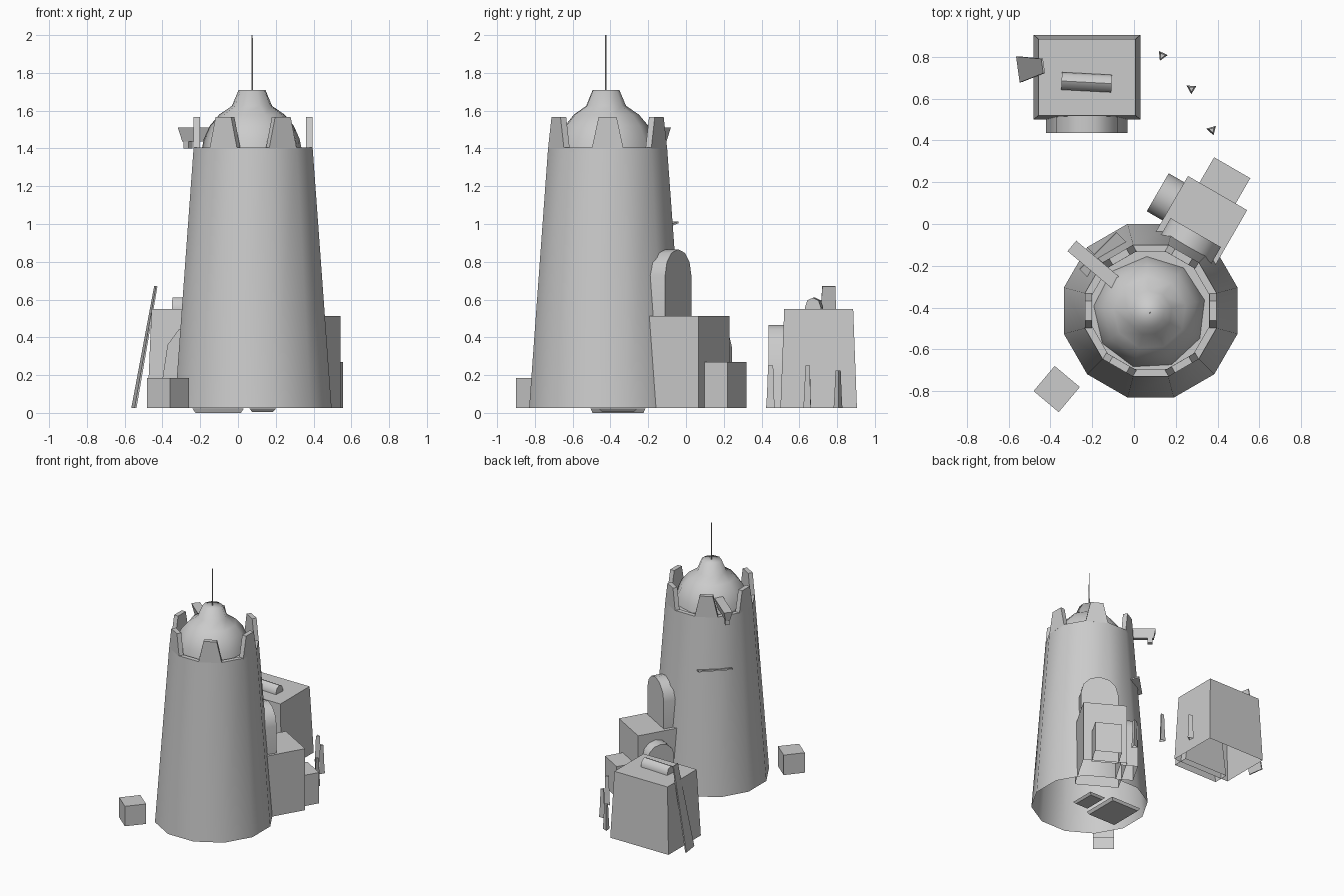
import bpy, bmesh
from math import sin, cos, pi, radians
from mathutils import Matrix, Vector

if "Cube" in bpy.data.objects:
    bpy.data.objects.remove(bpy.data.objects["Cube"])

GROUND = 0.026


def add(name, bm, loc=(0, 0, 0), rot=(0, 0, 0), smooth=None, open_base=True):
    bmesh.ops.recalc_face_normals(bm, faces=bm.faces)
    # Buildings are hollow shells without a face on the ground
    if open_base:
        base = [f for f in bm.faces if f.normal.z < -0.99
                and abs(f.calc_center_median().z - GROUND) < 0.001]
        bmesh.ops.delete(bm, geom=base, context='FACES')
    me = bpy.data.meshes.new(name)
    bm.to_mesh(me)
    bm.free()
    ob = bpy.data.objects.new(name, me)
    ob.location = loc
    ob.rotation_euler = [radians(a) for a in rot]
    bpy.context.collection.objects.link(ob)
    if smooth:
        bpy.ops.object.select_all(action='DESELECT')
        bpy.context.view_layer.objects.active = ob
        ob.select_set(True)
        bpy.ops.object.shade_smooth_by_angle(angle=radians(smooth))
    return ob


def tapered_box(name, bottom, top, z0, z1, loc, rot=(0, 0, 0)):
    """Box with separate bottom and top (x, y) sizes."""
    bm = bmesh.new()
    bmesh.ops.create_cube(bm, size=1)
    for v in bm.verts:
        sx, sy = top if v.co.z > 0 else bottom
        v.co = (v.co.x * sx, v.co.y * sy, z1 if v.co.z > 0 else z0)
    return add(name, bm, loc, rot)


def box(name, size, z0, z1, loc, rot=(0, 0, 0)):
    return tapered_box(name, size, size, z0, z1, loc, rot)


def bridge(name, rings, loc, rot=(0, 0, 0), smooth=None):
    """Joins closed rings of points and caps both ends."""
    bm = bmesh.new()
    rings = [[bm.verts.new(p) for p in ring] for ring in rings]
    for a, b in zip(rings, rings[1:]):
        for i in range(len(a)):
            j = (i + 1) % len(a)
            bm.faces.new((a[i], a[j], b[j], b[i]))
    bm.faces.new(rings[0])
    bm.faces.new(rings[-1])
    return add(name, bm, loc, rot, smooth)


def lathe(name, profile, sides, loc, offset=0, smooth=None):
    """Rings from (radius, z) pairs."""
    rings = [[(r * cos(offset + 2 * pi * i / sides),
               r * sin(offset + 2 * pi * i / sides), z)
              for i in range(sides)] for r, z in profile]
    return bridge(name, rings, loc, smooth=smooth)


def extruded(name, outline, depth, loc, rot=(0, 0, 0), smooth=None):
    """Upright x/z outline pushed from y = 0 to y = depth."""
    rings = [[(x, y, z) for x, z in outline] for y in (0, depth)]
    return bridge(name, rings, loc, rot, smooth)


def arch(half, z0, spring, rise, steps=6):
    return [(-half, z0), (half, z0)] + [
        (half * cos(pi * i / steps), spring + rise * sin(pi * i / steps))
        for i in range(steps + 1)]


# Tower body with dome and spire
TX, TY = 0.08, -0.415
lathe("tower", [(0.43, GROUND), (0.326, 1.405), (0.29, 1.405), (0.29, 1.393)],
      12, (TX, TY, 0), pi / 12, 40)
lathe("dome", [(0.27, 1.39), (0.258, 1.45), (0.226, 1.52), (0.175, 1.58),
               (0.108, 1.625), (0.072, 1.71)], 9,
      (TX - 0.005, TY - 0.01, 0), radians(13), 100)
lathe("spire", [(0.005, 1.68), (0.003, 2.0)], 5, (TX - 0.005, TY - 0.01, 0))

# Six merlons on alternate tower sides
for k in range(6):
    a = k * pi / 3
    d = 0.298
    tapered_box("merlon", (0.035, 0.168), (0.035, 0.095), 1.40, 1.566,
                (TX + d * cos(a), TY + d * sin(a), 0), (0, 0, 60 * k))

# Spout beam with its bracket, and the tilted ledge on the back left
tapered_box("spout", (0.25, 0.03), (0.28, 0.065), 1.438, 1.51,
            (-0.19, -0.195, 0), (0, 0, 140))
box("spout_bracket", (0.035, 0.03), 1.40, 1.445, (-0.265, -0.132, 0), (0, 0, 140))
box("ledge", (0.07, 0.25), -0.005, 0.005, (-0.148, -0.152, 1.0), (0, -16, 135))

# Angled house attached to the tower; local +y points away from the tower
TURN = Matrix.Rotation(radians(-30), 3, 'Z')


def house_loc(u, v):
    return Vector((0.40, 0.148, 0)) + TURN @ Vector((u, v, 0))


box("house", (0.327, 0.37), GROUND, 0.513, house_loc(0, -0.185), (0, 0, -30))
box("house_annex", (0.2, 0.16), GROUND, 0.27, house_loc(0, 0.06), (0, 0, -30))
extruded("tall_arch", arch(0.139, 0.45, 0.727, 0.139), 0.16,
         house_loc(0.004, -0.376), (0, 0, -30), 35)
extruded("side_arch", arch(0.105, GROUND, 0.35, 0.105), 0.13,
         house_loc(-0.12, -0.14), (0, 0, 60), 35)

# Separate house with porch, roof roll and leaning plank
tapered_box("cottage", (0.51, 0.405), (0.465, 0.365), GROUND, 0.55,
            (-0.225, 0.7025, 0))
porch = [(0.195, GROUND), (0.172, 0.2), (0.148, 0.36), (0.09, 0.44), (0.04, 0.465)]
extruded("cottage_porch", porch + [(-x, z) for x, z in reversed(porch)], 0.12,
         (-0.225, 0.436, 0), (0, 0, 0), 35)
extruded("roof_roll", arch(0.042, 0.54, 0.56, 0.05, 4), 0.24,
         (-0.107, 0.672, 0), (0, 0, 87), 50)
tapered_box("leaning_plank", (0.01, 0.125), (0.008, 0.07), 0, 0.655,
            (-0.551, 0.74, GROUND), (0, 10.3, 8))

# Crate
box("crate", (0.157, 0.157), GROUND, 0.184, (-0.37, -0.79, 0), (0, 0, -40))

# Three tapered stakes in a row
for x, y, h, t in ((0.135, 0.806, 0.225, 0.1), (0.275, 0.648, 0.25, 0.5),
                   (0.373, 0.45, 0.25, 0.8)):
    lathe("stake", [(0.027, GROUND), (0.022, 0.1), (0.016, h)], 3, (x, y, 0), t)

# Thin footing slabs below the tower
tapered_box("footing_large", (0.24, 0.27), (0.27, 0.29), 0.0, 0.022, (-0.105, -0.36, 0))
tapered_box("footing_small", (0.11, 0.17), (0.14, 0.2), 0.006, 0.022, (0.13, -0.36, 0))
